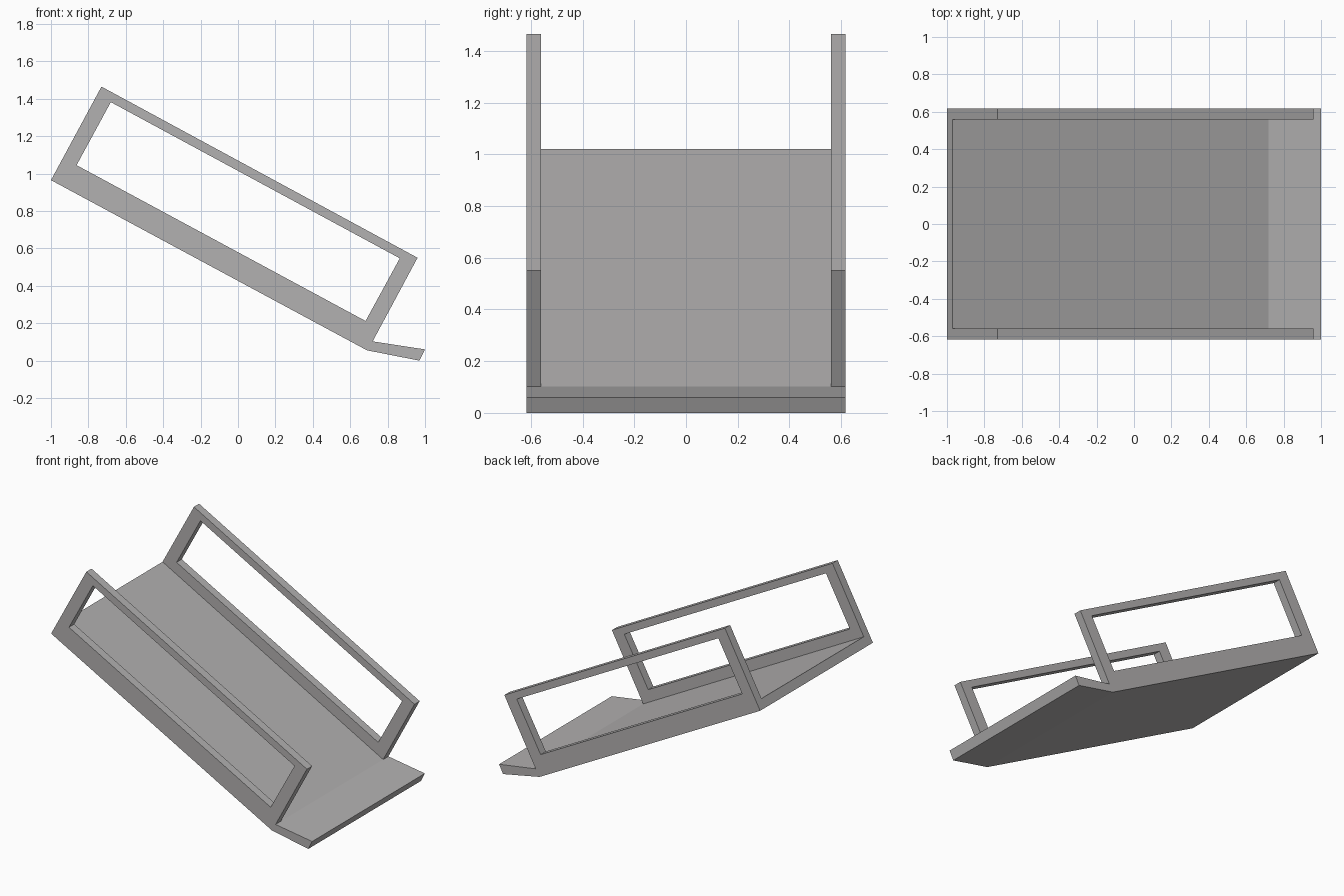
import bpy
import bmesh

if "Cube" in bpy.data.objects:
    bpy.data.objects.remove(bpy.data.objects["Cube"], do_unlink=True)

HALF_WIDTH = 0.617
INNER_WIDTH = 0.56

grey = bpy.data.materials.new("warm grey")
grey.use_nodes = True
colour = (0.45, 0.44, 0.44, 1)
grey.diffuse_color = colour
grey.node_tree.nodes["Principled BSDF"].inputs["Base Color"].default_value = colour


def prism(name, profile, half):
    """Extrude an x-z profile from y = -half to y = +half."""
    bm = bmesh.new()
    face = bm.faces.new([bm.verts.new((x, -half, z)) for x, z in profile])
    new = bmesh.ops.extrude_face_region(bm, geom=[face])["geom"]
    verts = [v for v in new if isinstance(v, bmesh.types.BMVert)]
    bmesh.ops.translate(bm, verts=verts, vec=(0, 2 * half, 0))
    bmesh.ops.recalc_face_normals(bm, faces=bm.faces)
    mesh = bpy.data.meshes.new(name)
    bm.to_mesh(mesh)
    bm.free()
    mesh.materials.append(grey)
    obj = bpy.data.objects.new(name, mesh)
    bpy.context.collection.objects.link(obj)
    return obj


# Side outline: sloping deck, exit lip and tall guard rails
ramp = prism("ramp_with_side_rails", [
    (-1, 0.965), (0.69, 0.055), (0.97, 0), (1, 0.06),
    (0.72, 0.103), (0.96, 0.55), (-0.73, 1.465)], HALF_WIDTH)

# Clear channel above the deck, between the rails
slope = (0.103 - 1.02) / (0.72 + 0.97)
channel = prism("channel_cutter", [
    (-1.2, 1.02 - 0.23 * slope), (0.72, 0.103), (1.2, 0.4),
    (1.2, 2), (-1.2, 2)], INNER_WIDTH)

# Long opening through both rails
opening = prism("opening_cutter", [
    (-0.863, 1.045), (0.682, 0.212), (0.865, 0.547), (-0.68, 1.382)], 1)

for cutter in (channel, opening):
    cutter.hide_render = True
    mod = ramp.modifiers.new(cutter.name, "BOOLEAN")
    mod.operation = "DIFFERENCE"
    mod.solver = "EXACT"
    mod.object = cutter

# Bake the cuts and remove the cutters
graph = bpy.context.evaluated_depsgraph_get()
ramp_mesh = bpy.data.meshes.new_from_object(ramp.evaluated_get(graph))
ramp.modifiers.clear()
ramp.data = ramp_mesh
for cutter in (channel, opening):
    bpy.data.objects.remove(cutter, do_unlink=True)
